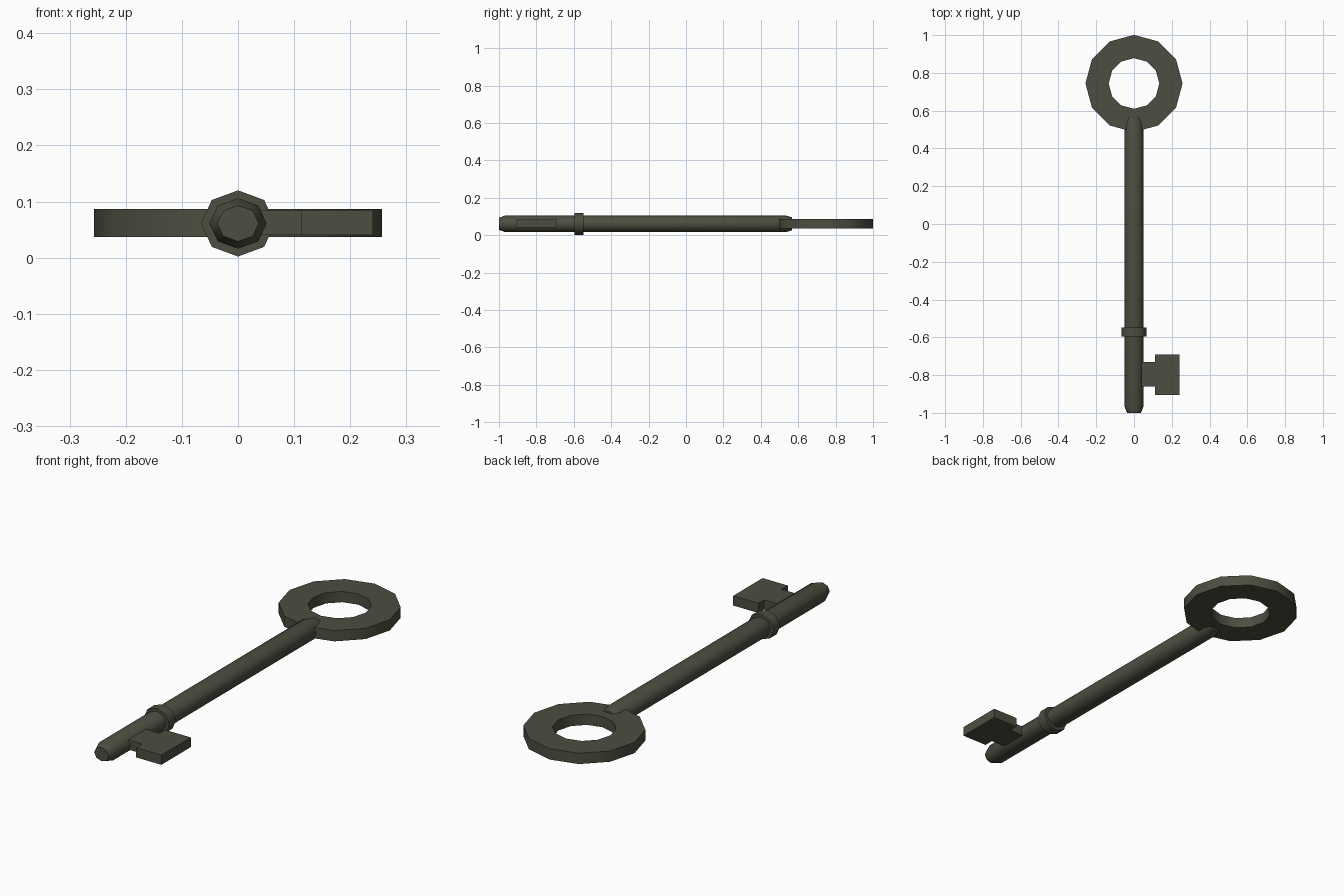
import bpy, bmesh
from math import sin, cos, pi, radians

if "Cube" in bpy.data.objects:
    bpy.data.objects.remove(bpy.data.objects["Cube"])

ZC = 0.061  # height of the key's centre plane
iron = bpy.data.materials.new("dark_iron")
iron.diffuse_color = (0.075, 0.077, 0.052, 1)
iron.use_nodes = True
iron.node_tree.nodes["Principled BSDF"].inputs["Base Color"].default_value = iron.diffuse_color


def finish(name, bm):
    bmesh.ops.recalc_face_normals(bm, faces=bm.faces)
    mesh = bpy.data.meshes.new(name)
    bm.to_mesh(mesh)
    bm.free()
    mesh.materials.append(iron)
    obj = bpy.data.objects.new(name, mesh)
    bpy.context.collection.objects.link(obj)
    bpy.context.view_layer.objects.active = obj
    bpy.ops.object.select_all(action='DESELECT')
    obj.select_set(True)
    bpy.ops.object.shade_smooth_by_angle(angle=radians(50))
    return obj


def bridge(bm, a, b):
    n = len(a)
    for i in range(n):
        bm.faces.new((a[i], a[(i + 1) % n], b[(i + 1) % n], b[i]))


def rod(name, sections, sides=8):
    """Capped rod along y; each section is (y, x radius, z radius)."""
    bm = bmesh.new()
    rings = [[bm.verts.new((rx * sin(2 * pi * i / sides), y,
                            ZC + rz * cos(2 * pi * i / sides)))
              for i in range(sides)] for y, rx, rz in sections]
    for a, b in zip(rings, rings[1:]):
        bridge(bm, a, b)
    bm.faces.new(rings[0])
    bm.faces.new(rings[-1])
    return finish(name, bm)


def flat_ring(name, cy, outer, inner, z0, z1, sides=12):
    bm = bmesh.new()
    loops = [[bm.verts.new((r * sin(2 * pi * i / sides),
                            cy + r * cos(2 * pi * i / sides), z))
              for i in range(sides)]
             for r, z in ((outer, z0), (outer, z1), (inner, z1), (inner, z0))]
    for k in range(4):
        bridge(bm, loops[k], loops[(k + 1) % 4])
    return finish(name, bm)


def plate(name, outline, z0, z1):
    bm = bmesh.new()
    lo = [bm.verts.new((x, y, z0)) for x, y in outline]
    hi = [bm.verts.new((x, y, z1)) for x, y in outline]
    bridge(bm, lo, hi)
    bm.faces.new(lo)
    bm.faces.new(hi)
    return finish(name, bm)


# Shaft with tapered ends
rod("shaft", [(-1.0, 0.037, 0.032), (-0.965, 0.051, 0.045),
              (0.53, 0.051, 0.045), (0.567, 0.037, 0.035)])

# Collar above the bit
rod("collar", [(-0.596, 0.066, 0.059), (-0.547, 0.066, 0.059)])

# Ring handle
flat_ring("bow_ring", 0.744, 0.257, 0.134, 0.037, 0.087)

# T-shaped bit
plate("bit", [(0.0, -0.86), (0.112, -0.86), (0.112, -0.905), (0.241, -0.905),
              (0.241, -0.69), (0.112, -0.69), (0.112, -0.731), (0.0, -0.731)],
      0.040, 0.085)
